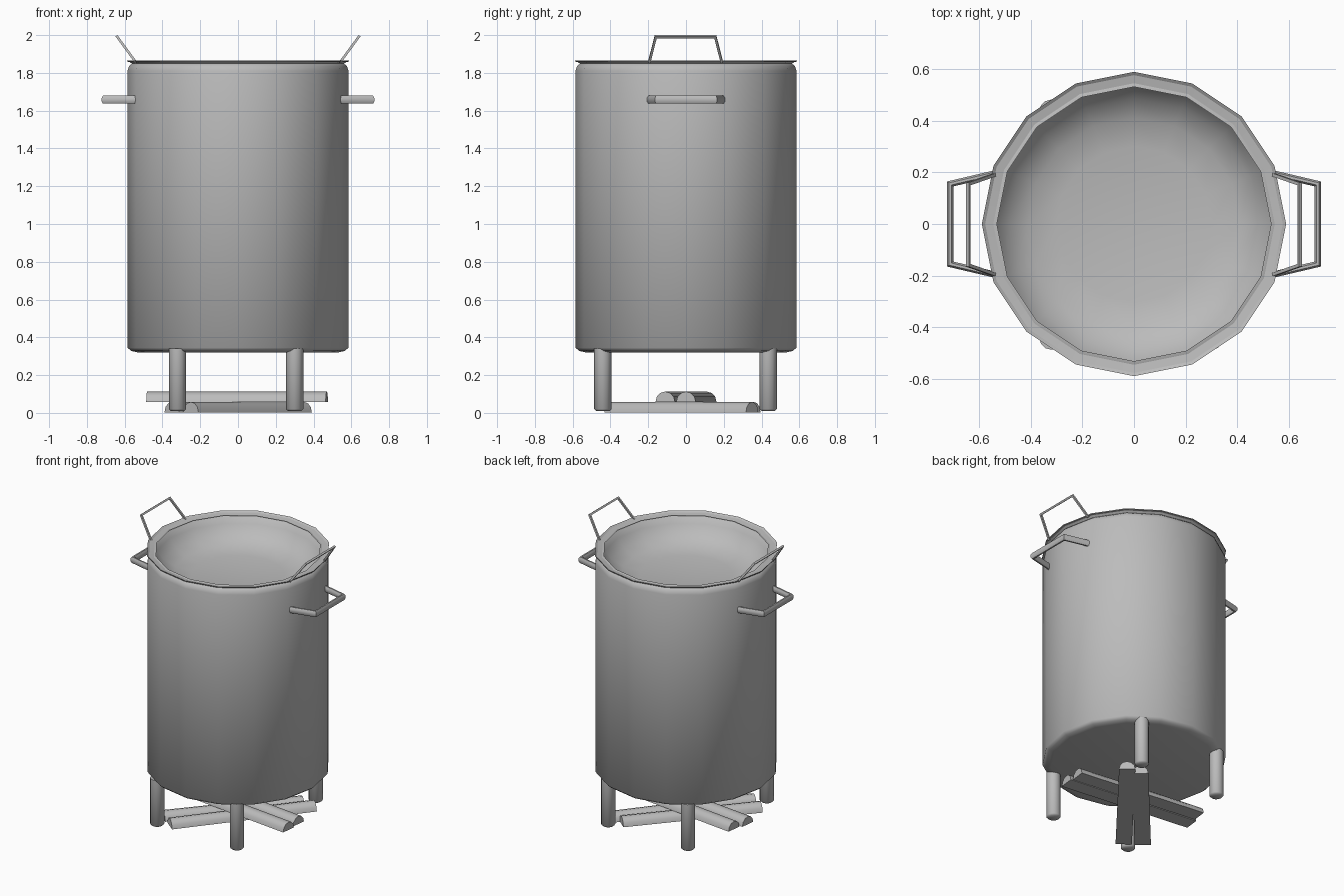
import bpy, bmesh, math
from mathutils import Vector

cube = bpy.data.objects.get("Cube")
if cube:
    bpy.data.objects.remove(cube, do_unlink=True)

metal = bpy.data.materials.new("grey")
metal.use_nodes = True
GREY = (0.5, 0.5, 0.5, 1)
metal.diffuse_color = GREY
metal.node_tree.nodes["Principled BSDF"].inputs["Base Color"].default_value = GREY


def finish(name, bm, angle=50):
    bmesh.ops.remove_doubles(bm, verts=bm.verts, dist=0.0001)
    bmesh.ops.recalc_face_normals(bm, faces=bm.faces)
    mesh = bpy.data.meshes.new(name)
    bm.to_mesh(mesh)
    bm.free()
    mesh.materials.append(metal)
    obj = bpy.data.objects.new(name, mesh)
    bpy.context.collection.objects.link(obj)
    bpy.ops.object.select_all(action='DESELECT')
    obj.select_set(True)
    bpy.context.view_layer.objects.active = obj
    bpy.ops.object.shade_smooth_by_angle(angle=math.radians(angle))
    return obj


def lathe(name, profile, sides=16, at=(0, 0, 0)):
    """Spin an (r, z) profile about a vertical axis."""
    bm = bmesh.new()
    verts = [bm.verts.new((r, 0, z)) for r, z in profile]
    edges = [bm.edges.new(pair) for pair in zip(verts, verts[1:])]
    bmesh.ops.spin(bm, geom=verts + edges, axis=(0, 0, 1), cent=(0, 0, 0),
                   steps=sides, angle=math.tau)
    bmesh.ops.translate(bm, verts=bm.verts, vec=at)
    return finish(name, bm)


def sweep(name, path, up, section):
    """Sweep a closed (side, up) section along a mitred path."""
    bm = bmesh.new()
    path = [Vector(p) for p in path]
    up = Vector(up).normalized()
    dirs = [(b - a).normalized() for a, b in zip(path, path[1:])]
    rings = []
    for i, p in enumerate(path):
        d0, d1 = dirs[max(i - 1, 0)], dirs[min(i, len(dirs) - 1)]
        mid = (d0 + d1).normalized()
        side = mid.cross(up).normalized() / mid.dot(d0)
        rings.append([bm.verts.new(p + side * s + up * t) for s, t in section])
    n = len(section)
    for a, b in zip(rings, rings[1:]):
        for k in range(n):
            bm.faces.new((a[k], a[(k + 1) % n], b[(k + 1) % n], b[k]))
    bm.faces.new(rings[0])
    bm.faces.new(rings[-1])
    return finish(name, bm)


def oval(width, height, sides=8):
    return [(width / 2 * math.cos(math.tau * (k + 0.5) / sides),
             height / 2 * math.sin(math.tau * (k + 0.5) / sides)) for k in range(sides)]


# Tall pot with rounded rim and base
lathe("pot_body", [(0, 0.32), (0.53, 0.32), (0.565, 0.328), (0.585, 0.345),
                   (0.585, 1.81), (0.577, 1.835), (0.56, 1.85), (0.53, 1.855)])

# Shallow pan resting in the pot, with a thin flared lip
lathe("pan", [(0, 1.67), (0.3, 1.68), (0.41, 1.70), (0.485, 1.745), (0.53, 1.80),
              (0.555, 1.845), (0.588, 1.866), (0.588, 1.86), (0.54, 1.852)])

# Handles on both sides
for side, word in ((1, "left"), (-1, "right")):
    sweep("pot_handle_" + word,
          [(side * x, y, 1.658) for x, y in
           ((0.54, -0.195), (0.71, -0.155), (0.71, 0.155), (0.54, 0.195))],
          (0, 0, 1), oval(0.026, 0.046))
    sweep("pan_handle_" + word,
          [(side * x, y, z) for x, y, z in
           ((0.54, -0.195, 1.855), (0.64, -0.16, 1.992),
            (0.64, 0.155, 1.992), (0.54, 0.19, 1.855))],
          (side * 0.137, 0, -0.1), oval(0.018, 0.018, 4))

# Four round legs
for x, xw in ((0.30, "left"), (-0.32, "right")):
    for y, yw in ((-0.44, "front"), (0.435, "back")):
        lathe(f"leg_{yw}_{xw}", [(0, 0.01), (0.035, 0.01), (0.046, 0.02),
                                 (0.046, 0.34), (0, 0.34)], 12, (x, y, 0))

# Split firewood: two half-round logs laid across two others
half_round = [(0.052 * math.cos(math.pi * k / 6), 0.055 * math.sin(math.pi * k / 6))
              for k in range(7)]
logs = (((0.35, 0.35), (-0.25, -0.40), 0.003), ((0.25, 0.36), (-0.35, -0.33), 0.003),
        ((0.47, -0.11), (-0.48, 0.0), 0.058), ((0.47, 0.0), (-0.45, 0.11), 0.058))
for i, (a, b, z) in enumerate(logs):
    sweep(f"log_{i + 1}", [(*a, z), (*b, z)], (0, 0, 1), half_round)
